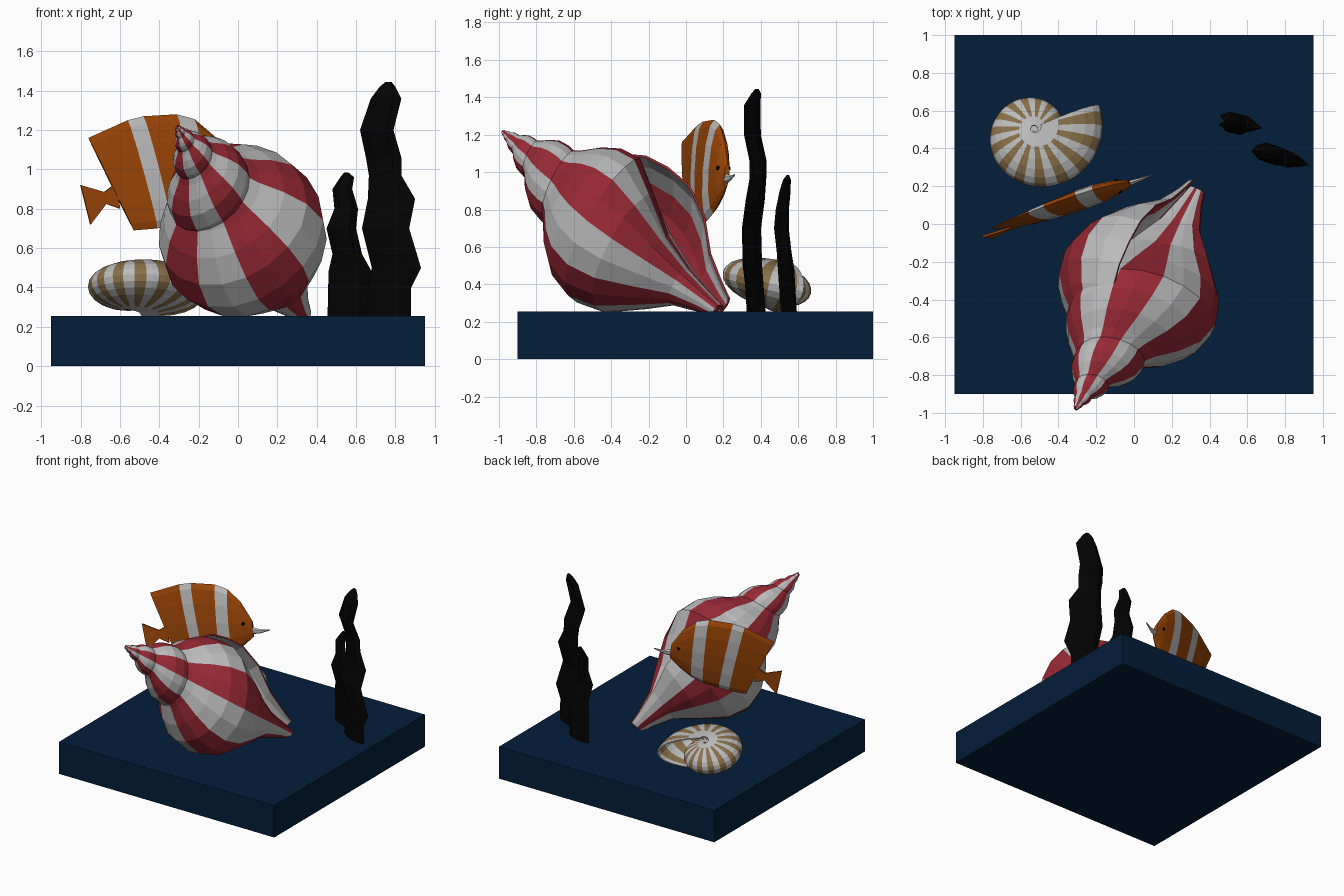
import bpy, bmesh, math
from math import sin, cos, radians, pi
from mathutils import Vector, Matrix

cube = bpy.data.objects.get("Cube")
if cube:
    bpy.data.objects.remove(cube, do_unlink=True)


def material(name, rgb):
    m = bpy.data.materials.new(name)
    m.use_nodes = True
    m.diffuse_color = (*rgb, 1)
    m.node_tree.nodes["Principled BSDF"].inputs["Base Color"].default_value = (*rgb, 1)
    return m


NAVY = material("navy", (.001, .013, .043))
WHITE = material("off_white", (.5, .5, .5))
RED = material("coral_red", (.31, .022, .034))
ORANGE = material("orange", (.33, .06, .002))
TAN = material("sand_tan", (.25, .16, .065))
BLACK = material("black", (.001, .001, .001))


def finish(name, bm, mats):
    bmesh.ops.recalc_face_normals(bm, faces=bm.faces)
    mesh = bpy.data.meshes.new(name)
    bm.to_mesh(mesh)
    bm.free()
    for m in mats:
        mesh.materials.append(m)
    ob = bpy.data.objects.new(name, mesh)
    bpy.context.collection.objects.link(ob)
    return ob


def loft(name, rings, mats, rule=lambda i, j: 0, closed=False, cap=False):
    """Skin a row of cross-sections; rule gives each face its material."""
    bm = bmesh.new()
    rows = [[bm.verts.new(p) for p in ring] for ring in rings]
    n = len(rows[0])
    for i in range(len(rows) - 1):
        a, b = rows[i], rows[i + 1]
        for j in range(n if closed else n - 1):
            k = (j + 1) % n
            bm.faces.new((a[j], a[k], b[k], b[j])).material_index = rule(i, j)
    if cap:
        bm.faces.new(rows[0])
        bm.faces.new(rows[-1])
    return finish(name, bm, mats)


def thicken(ob, amount, rim=0):
    mod = ob.modifiers.new("thickness", "SOLIDIFY")
    mod.thickness = amount
    mod.offset = 0
    mod.material_offset_rim = rim


# Base slab
bm = bmesh.new()
bmesh.ops.create_cube(bm, size=1, matrix=Matrix.Translation((0, .05, .1275))
                      @ Matrix.Diagonal((1.9, 1.9, .255, 1)))
finish("base_slab", bm, [NAVY])

# Large spiral shell: a whorl profile swept round a tilted axis while growing
apex, tip = Vector((-.315, -.99, 1.225)), Vector((.32, .17, .27))
axis = (tip - apex).normalized()
length = (tip - apex).length
up = (Vector((0, 0, 1)) - axis * axis.z).normalized()
side = axis.cross(up)
# distance along axis, radius, pull towards the canal tip
whorl = [(.5, .19, 0), (.58, .25, 0), (.68, .35, 0), (.8, .43, 0), (.95, .46, 0), (1.1, .41, .15),
         (1.25, .28, .45), (1.4, .14, .75), (1.55, .075, .95), (1.64, .05, 1)]
STEPS, LIP = 120, 335
rings = []
for k in range(STEPS + 1):
    ang = LIP - (STEPS - k) * 18
    if ang < 90:
        grow = .96 * 2 ** ((ang - 90) / 360)
    else:
        grow = .96 + .04 * sin((ang - 90) / 146 * pi / 2) - .07 * max(0, (ang - 236) / 99)
    flare = max(0, (ang - 265) / 70)
    hollow = max(0, cos(radians(ang) * 1.4)) if abs(ang) < 64 else 0
    out = up * cos(radians(ang)) + side * sin(radians(ang))
    ring = []
    for s, r, w in whorl:
        r *= grow ** 1.12 * (1 + .8 * flare * w) * (1 - .45 * hollow * min(1, 3 * w))
        ring.append(apex + axis * (grow * s + w * (1 - grow) * length) + out * r)
    rings.append(ring)
conch = loft("large_shell", rings, [WHITE, RED], lambda i, j: ((STEPS - 1 - i) // 2) % 2)
thicken(conch, .012, 1)

# Small coiled shell: half-round section swept round a tilted upright axis
tilt = Matrix.Translation((-.525, .48, .397)) @ Matrix.Rotation(radians(-14), 4, "X")
rings = []
for ang in range(-150, 385, 6):
    r = .37 * 2.3 ** ((ang - 384) / 360)
    h = .13 * (r / .33) ** .45
    ring = []
    for j in range(13):
        phi = radians(4 + j * 172 / 12)
        rho = r * sin(phi) ** .9
        ring.append(tilt @ Vector((rho * cos(radians(ang)), rho * sin(radians(ang)), h * cos(phi))))
    rings.append(ring)
coil = loft("small_shell", rings, [WHITE, TAN], lambda i, j: (i // 2) % 2 if 0 < j < 11 else 0)
thicken(coil, .01)

# Fish, shaped in a flat plane and then swung into place
SWING = .355


def fish_point(x, z, t=0):
    """Point at width x and height z, t away from the middle plane."""
    lean = .12 * (z - .98)
    return Vector((x - .33 * t, .225 + SWING * x + lean + .94 * t, z))


# top x, top z, bottom x, bottom z, half thickness
columns = [(-.76, 1.16, -.53, .69, .008), (-.56, 1.25, -.41, .7, .03), (-.48, 1.27, -.34, .715, .038),
           (-.31, 1.28, -.23, .74, .046), (-.22, 1.255, -.15, .78, .046),
           (-.12, 1.17, -.07, .85, .036), (-.03, 1.04, -.01, .92, .016)]
rings = []
for xt, zt, xb, zb, half in columns:
    ring = []
    for j in range(12):
        a = 2 * pi * j / 12
        f = (1 - cos(a)) / 2
        ring.append(fish_point(xt + (xb - xt) * f, zt + (zb - zt) * f, half * sin(a) + .001 * cos(a)))
    rings.append(ring)
loft("fish_body", rings, [ORANGE, WHITE], lambda i, j: int(i in (1, 3)), True, True)

# Tail fin
tail = [(-.62, .93), (-.68, .885), (-.8, .92), (-.75, .72), (-.67, .825), (-.6, .8)]
loft("fish_tail", [[fish_point(x, z, t) for x, z in tail] for t in (-.006, .006)],
     [ORANGE], closed=True, cap=True)

# Snout
snout = []
for x, z, r in ((-.05, .965, .032), (.03, .965, .016), (.1, .985, .004)):
    snout.append([fish_point(x, z + r * cos(a * pi / 3), .6 * r * sin(a * pi / 3)) for a in range(6)])
loft("fish_snout", snout, [WHITE], closed=True, cap=True)

# Eyes
for name, sign in (("left_eye", 1), ("right_eye", -1)):
    bm = bmesh.new()
    bmesh.ops.create_icosphere(bm, subdivisions=1, radius=.016,
                               matrix=Matrix.Translation(fish_point(-.085, 1.02, sign * .026)))
    finish("fish_" + name, bm, [BLACK])


# Seaweed: wavy ribbons, rows of height, left edge, right edge, middle y
def seaweed(name, rows, slope, half):
    rings = []
    for z, x0, x1, y in rows:
        mid = (x0 + x1) / 2
        thick = half * min(1, (x1 - x0) / .13)
        ring = []
        for f, t in ((0, 0), (.25, 1), (.75, 1), (1, 0), (.75, -1), (.25, -1)):
            x = x0 + (x1 - x0) * f
            ring.append((x, y + (x - mid) * slope + t * thick, z))
        rings.append(ring)
    loft(name, rings, [BLACK], closed=True, cap=True)


seaweed("tall_seaweed", [(.25, .65, .88, .375), (.4, .66, .88, .365), (.5, .68, .93, .355), (.7, .63, .87, .35),
                         (.85, .66, .9, .37), (.97, .665, .83, .385), (1.06, .65, .83, .385),
                         (1.2, .62, .79, .355), (1.36, .675, .83, .355), (1.42, .72, .8, .375),
                         (1.445, .75, .78, .38)], -.35, .03)
seaweed("short_seaweed", [(.25, .455, .66, .55), (.48, .46, .68, .535), (.57, .48, .63, .525), (.7, .45, .6, .51),
                          (.8, .49, .61, .515), (.9, .48, .58, .53), (.96, .52, .59, .54),
                          (.985, .54, .56, .545)], -.25, .03)
